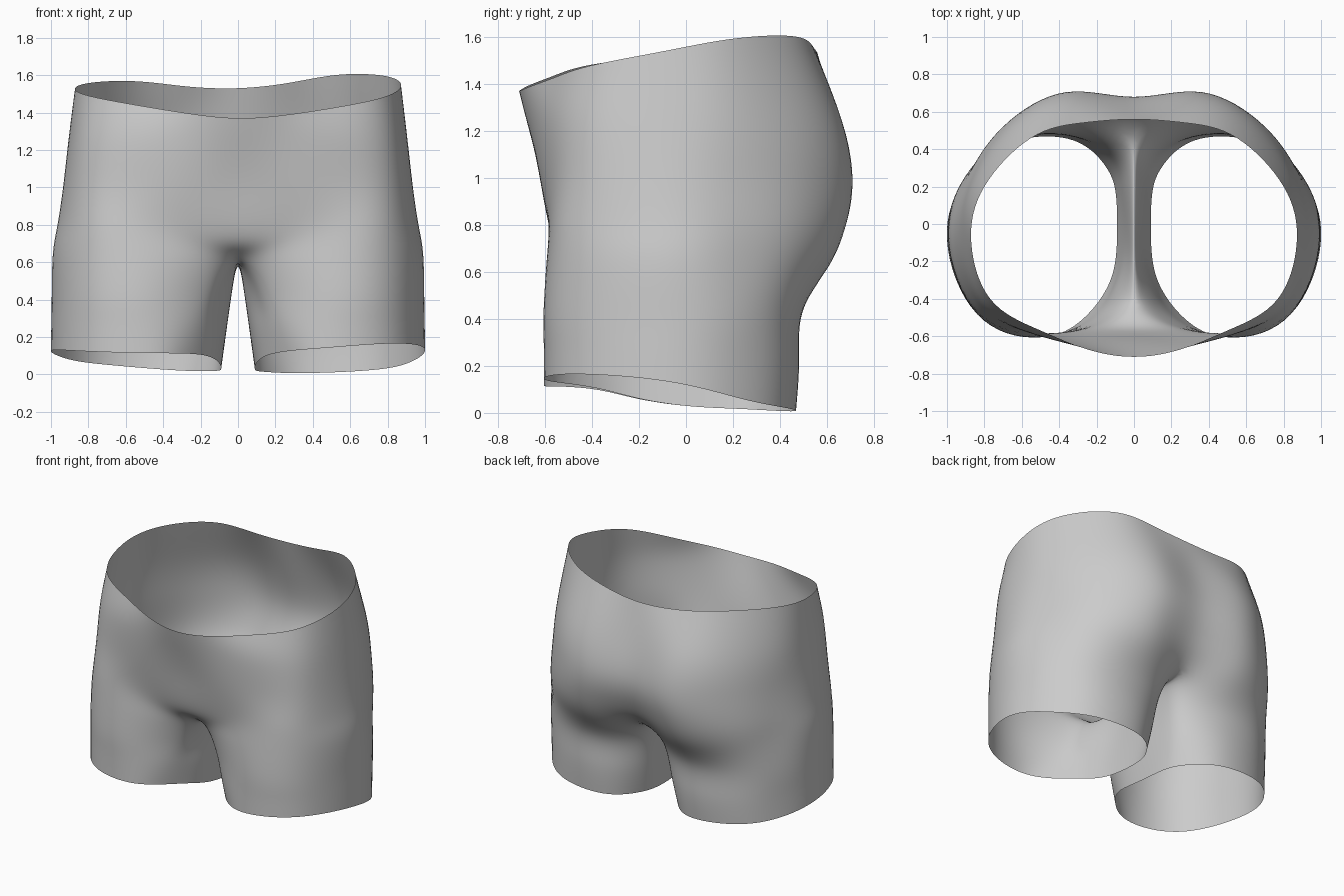
import bpy, bmesh
from mathutils import Vector

if "Cube" in bpy.data.objects:
    bpy.data.objects.remove(bpy.data.objects["Cube"])

# Half outlines, front centre -> side -> back centre, from waist to crotch
TORSO = [
    [(0, -.71), (.25, -.67), (.51, -.565), (.765, -.405), (.87, -.1), (.80, .2), (.55, .46), (.28, .54), (0, .56)],
    [(0, -.68), (.27, -.655), (.56, -.58), (.815, -.41), (.905, -.08), (.855, .22), (.64, .52), (.34, .66), (0, .635)],
    [(0, -.62), (.28, -.62), (.57, -.575), (.83, -.43), (.935, -.08), (.87, .24), (.68, .53), (.36, .705), (0, .68)],
    [(0, -.565), (.26, -.575), (.57, -.58), (.84, -.45), (.965, -.08), (.885, .25), (.70, .52), (.37, .68), (0, .635)],
    [(0, -.43), (.2, -.535), (.52, -.595), (.84, -.47), (.99, -.08), (.895, .25), (.70, .49), (.36, .605), (0, .48)],
]
RIM_Z = [1.37, 1.39, 1.43, 1.48, 1.53, 1.575, 1.585, 1.55, 1.53]
LEVEL_Z = [RIM_Z, [1.25] * 9, [1.0] * 9,
           [.74, .76, .8, .8, .8, .8, .8, .8, .8],
           [.615, .61, .62, .64, .64, .64, .63, .62, .61]]

# Crotch seam, back to front
SEAM = [(0, .24, .575), (0, 0, .575), (0, -.22, .59)]

# Closed leg outlines: thigh and hem
THIGH = [(.1, -.37), (.2, -.50), (.5, -.605), (.84, -.48), (.995, -.08), (.905, .25),
         (.68, .45), (.35, .49), (.1, .38), (.045, .2), (.035, 0), (.045, -.2)]
HEM = [(.16, -.37), (.3, -.53), (.52, -.605), (.84, -.48), (1, -.08), (.905, .24),
       (.68, .43), (.35, .455), (.16, .32), (.1, .18), (.09, 0), (.1, -.2)]
HEM_Z = [.1, .12, .13, .145, .13, .07, .035, .015, .015, .02, .03, .06]


def limit_point(v):
    """Where the smooth surface passes for one cage vertex."""
    if v.is_boundary:
        ends = [e.other_vert(v).co for e in v.link_edges if e.is_boundary]
        return (v.co * 4 + ends[0] + ends[1]) / 6
    n = len(v.link_edges)
    near = {e.other_vert(v) for e in v.link_edges}
    total = v.co * n * n
    for w in near:
        total = total + w.co * 4
    for f in v.link_faces:
        for w in f.verts:
            if w is not v and w not in near:
                total = total + w.co
    return total / (n * (n + 5))


# Rows of 3D points for one half
torso = [[Vector((x, y, z)) for (x, y), z in zip(row, zs)]
         for row, zs in zip(TORSO, LEVEL_Z)]
thigh = [Vector((x, y, .43)) for x, y in THIGH]
hem = [Vector((x, y, z)) for (x, y), z in zip(HEM, HEM_Z)]
leg = [torso[-1] + [Vector(p) for p in SEAM], thigh,
       [a.lerp(b, .5) for a, b in zip(thigh, hem)], hem]

# Both halves as quads, welded down the centre
bm = bmesh.new()
for side in (1, -1):
    def quads(rows, closed):
        grid = [[bm.verts.new((p.x * side, p.y, p.z)) for p in row] for row in rows]
        n = len(rows[0])
        for a, b in zip(grid, grid[1:]):
            for c in range(n if closed else n - 1):
                d = (c + 1) % n
                loop = [a[c], b[c], b[d], a[d]]
                bm.faces.new(loop if side > 0 else loop[::-1])
    quads(torso, False)
    quads(leg, True)
bmesh.ops.remove_doubles(bm, verts=bm.verts, dist=.0005)

# Slight uneven hang of the waist and the hems
for v in bm.verts:
    x, y, z = v.co
    if z > 1.3:
        v.co.z += .014 * x + .04 * x * y
    elif z < .2:
        v.co.z -= .05 * x * y

# Inflate the cage so the subdivided surface meets the outlines
target = {v: v.co.copy() for v in bm.verts}
for _ in range(15):
    shift = {v: target[v] - limit_point(v) for v in bm.verts}
    for v, d in shift.items():
        v.co += d

mesh = bpy.data.meshes.new("shorts")
bm.to_mesh(mesh)
bm.free()
mesh.shade_smooth()
shorts = bpy.data.objects.new("shorts", mesh)
bpy.context.collection.objects.link(shorts)
cloth = shorts.modifiers.new("smooth_cloth", 'SUBSURF')
cloth.levels = cloth.render_levels = 3

# Plain grey cloth
grey = bpy.data.materials.new("grey_cloth")
grey.diffuse_color = (.6, .6, .6, 1)
grey.use_nodes = True
grey.node_tree.nodes["Principled BSDF"].inputs["Base Color"].default_value = grey.diffuse_color
mesh.materials.append(grey)
